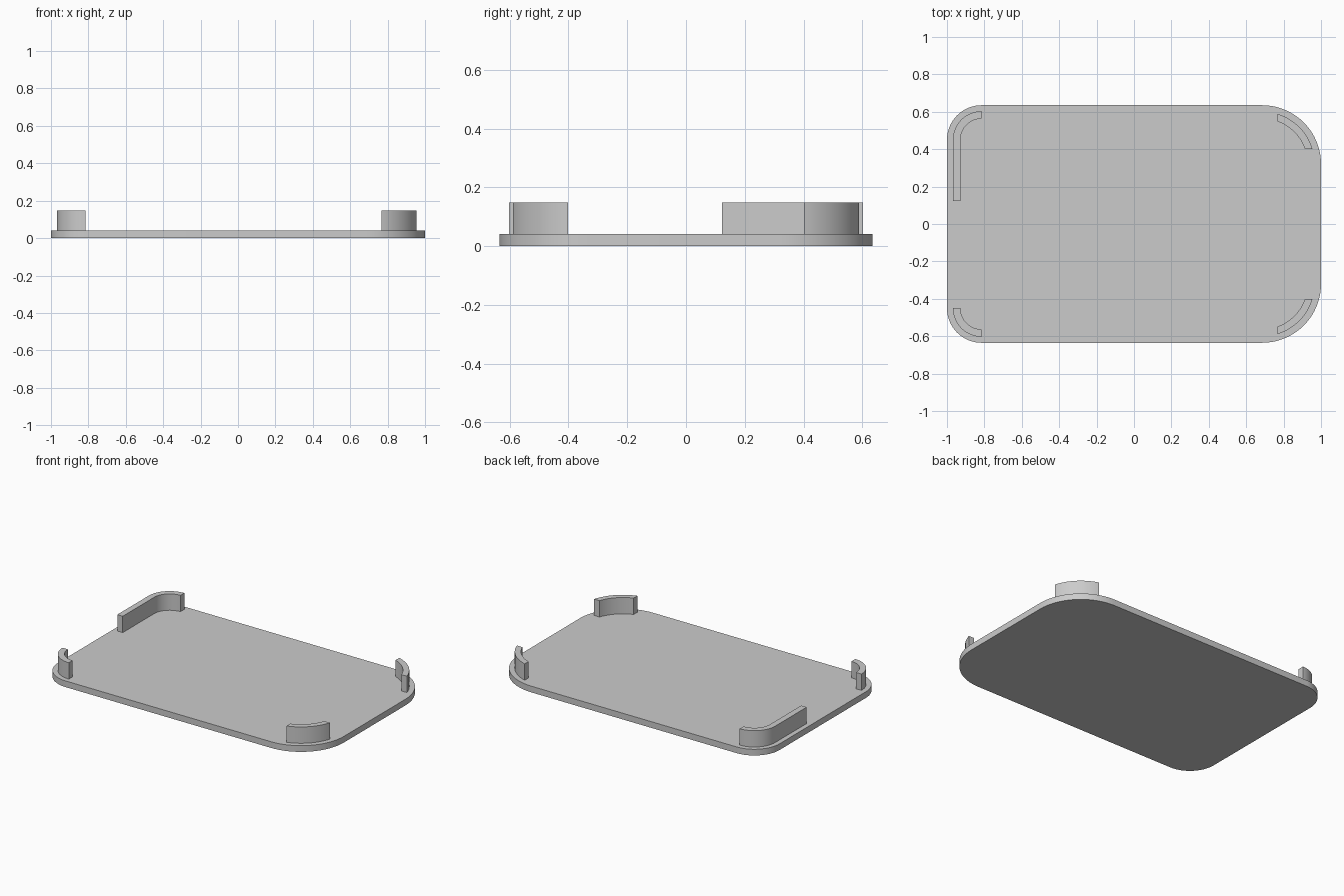
import bpy, bmesh
from math import sin, cos, pi, asin, acos

if "Cube" in bpy.data.objects:
    bpy.data.objects.remove(bpy.data.objects["Cube"], do_unlink=True)

HALF_X, HALF_Y = 1.0, 0.635
PLATE_TOP, CLIP_TOP = 0.041, 0.149
SMALL_R, LARGE_R = 0.185, 0.315

grey = bpy.data.materials.new("plain_grey")
grey.use_nodes = True
colour = (0.6, 0.6, 0.6, 1)
grey.diffuse_color = colour
grey.node_tree.nodes["Principled BSDF"].inputs["Base Color"].default_value = colour


def arc(cx, cy, r, start, end, steps=20):
    return [(cx + r * cos(start + (end - start) * i / steps),
             cy + r * sin(start + (end - start) * i / steps)) for i in range(steps + 1)]


def extrude(name, outline, z0, z1):
    """Solid prism from a closed outline."""
    bm = bmesh.new()
    face = bm.faces.new([bm.verts.new((x, y, z0)) for x, y in outline])
    top = bmesh.ops.extrude_face_region(bm, geom=[face])["geom"]
    bmesh.ops.translate(bm, vec=(0, 0, z1 - z0),
                        verts=[v for v in top if isinstance(v, bmesh.types.BMVert)])
    bmesh.ops.recalc_face_normals(bm, faces=bm.faces)
    mesh = bpy.data.meshes.new(name)
    bm.to_mesh(mesh)
    bm.free()
    mesh.materials.append(grey)
    obj = bpy.data.objects.new(name, mesh)
    bpy.context.collection.objects.link(obj)
    bpy.ops.object.select_all(action='DESELECT')
    obj.select_set(True)
    bpy.context.view_layer.objects.active = obj
    bpy.ops.object.shade_smooth_by_angle(angle=pi / 6)


def flip(points):
    return [(x, -y) for x, y in points]


# Corner centres
lx, ly = -HALF_X + SMALL_R, HALF_Y - SMALL_R
rx, ry = HALF_X - LARGE_R, HALF_Y - LARGE_R

# Base plate: large corners on one end, small on the other
back_edge = arc(rx, ry, LARGE_R, 0, pi / 2) + arc(lx, ly, SMALL_R, pi / 2, pi)
extrude("base_plate", back_edge + flip(back_edge)[::-1], 0, PLATE_TOP)

# Large corner clips, with ends cut square to the axes
outer_r, inner_r, cut = 0.281, 0.243, 0.082
large = (arc(rx, ry, outer_r, asin(cut / outer_r), acos(cut / outer_r))
         + arc(rx, ry, inner_r, acos(cut / inner_r), asin(cut / inner_r)))
extrude("back_left_clip", large, PLATE_TOP, CLIP_TOP)
extrude("front_left_clip", flip(large), PLATE_TOP, CLIP_TOP)

# Small corner clips; the back one runs on along the side
outer_r, inner_r = 0.153, 0.113
outer = arc(lx, ly, outer_r, pi / 2, pi)
inner = arc(lx, ly, inner_r, pi, pi / 2)
extrude("front_right_clip", flip(outer + inner), PLATE_TOP, CLIP_TOP)
tail = [(lx - outer_r, 0.122), (lx - inner_r, 0.122)]
extrude("back_right_long_clip", outer + tail + inner, PLATE_TOP, CLIP_TOP)
